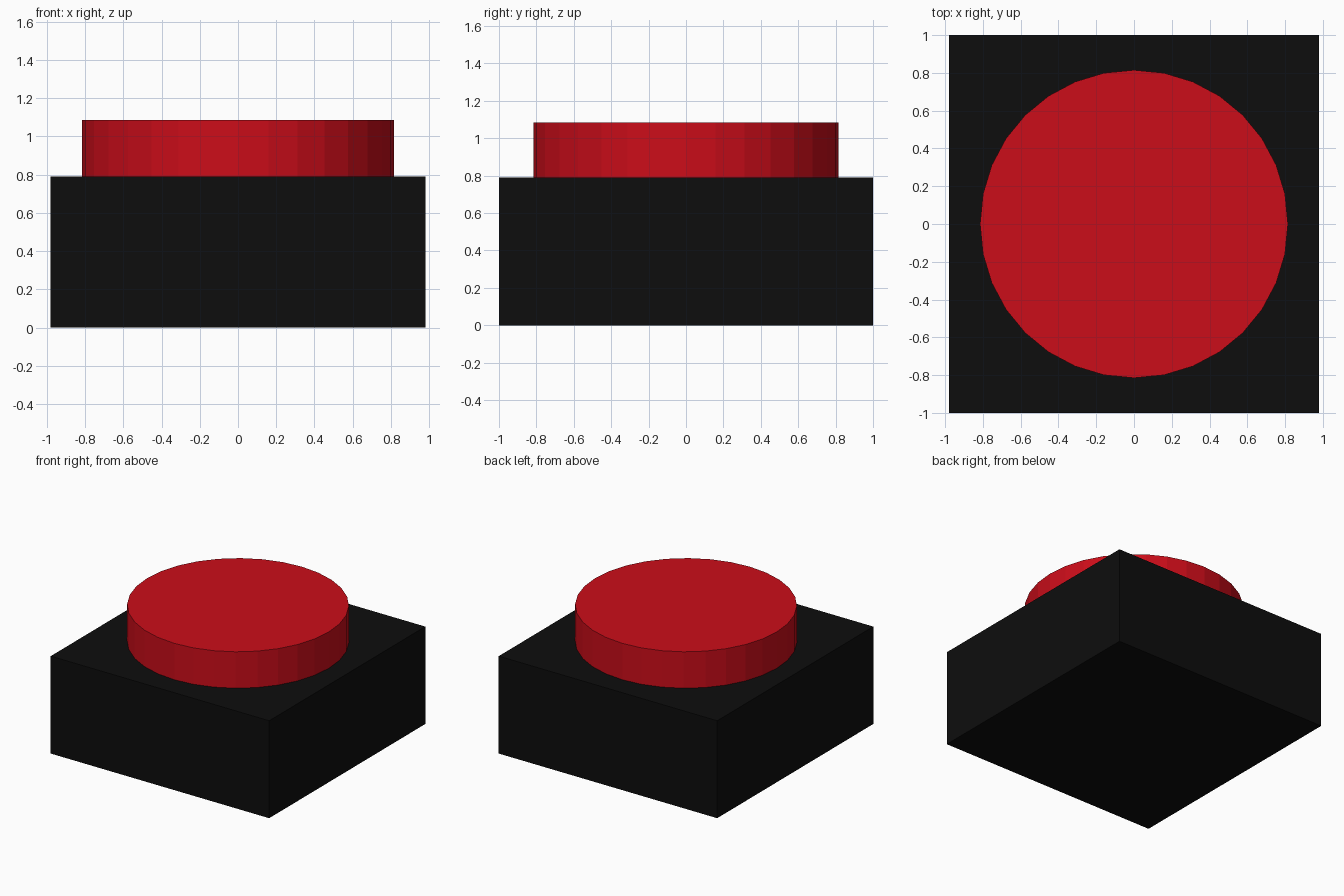
import bpy

if "Cube" in bpy.data.objects:
    bpy.data.objects.remove(bpy.data.objects["Cube"])

BASE_X, BASE_Y, BASE_H = 1.96, 2.0, 0.79
CAP_R, CAP_BOTTOM, CAP_TOP = 0.815, 0.77, 1.085


def paint(obj, name, color):
    mat = bpy.data.materials.new(name)
    mat.diffuse_color = color
    mat.use_nodes = True
    mat.node_tree.nodes["Principled BSDF"].inputs["Base Color"].default_value = mat.diffuse_color
    obj.data.materials.append(mat)


# Black box housing
bpy.ops.mesh.primitive_cube_add(size=1, location=(0, 0, BASE_H / 2))
base = bpy.context.object
base.name = "button_base"
base.scale = (BASE_X, BASE_Y, BASE_H)
bpy.ops.object.transform_apply(location=False, rotation=False, scale=True)
paint(base, "black_plastic", (0.004, 0.004, 0.004, 1))

# Red round push cap, flat-faced, seated slightly into the housing
bpy.ops.mesh.primitive_cylinder_add(
    vertices=32, radius=CAP_R, depth=CAP_TOP - CAP_BOTTOM,
    location=(0, 0, (CAP_TOP + CAP_BOTTOM) / 2))
cap = bpy.context.object
cap.name = "button_cap"
paint(cap, "red_plastic", (0.6, 0.004, 0.01, 1))
